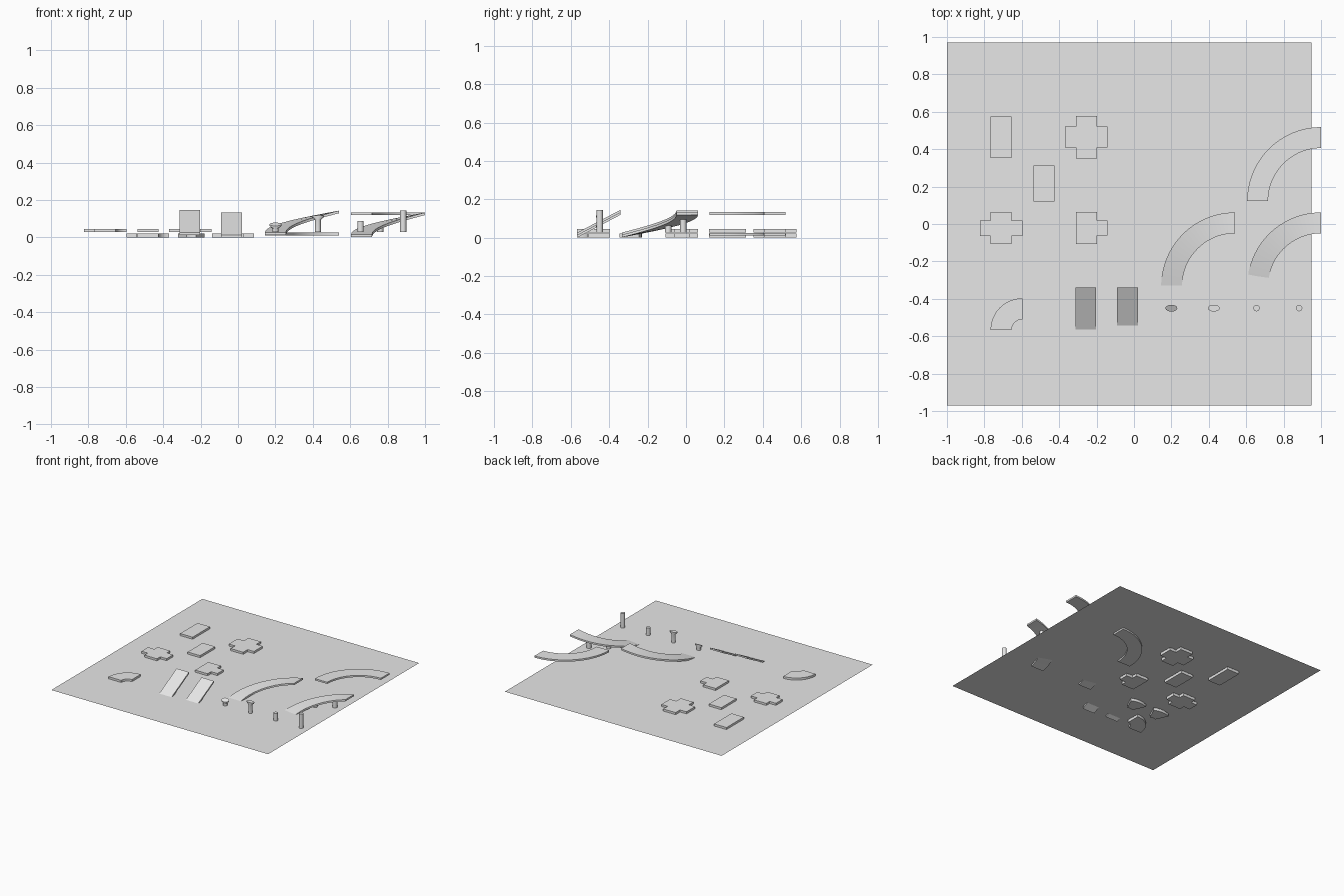
import bpy, bmesh, math

if "Cube" in bpy.data.objects:
    bpy.data.objects.remove(bpy.data.objects["Cube"])

grey = bpy.data.materials.new("light_grey")
grey.diffuse_color = (0.8, 0.8, 0.8, 1)
grey.use_nodes = True
grey.node_tree.nodes["Principled BSDF"].inputs["Base Color"].default_value = grey.diffuse_color
G = 0.028  # ground height


def finish(name, bm, smooth=False):
    bmesh.ops.recalc_face_normals(bm, faces=bm.faces)
    me = bpy.data.meshes.new(name)
    bm.to_mesh(me)
    bm.free()
    ob = bpy.data.objects.new(name, me)
    bpy.context.collection.objects.link(ob)
    me.materials.append(grey)
    if smooth:
        bpy.ops.object.select_all(action='DESELECT')
        ob.select_set(True)
        bpy.context.view_layer.objects.active = ob
        bpy.ops.object.shade_smooth_by_angle(angle=math.radians(35))
    return ob


def slab(name, pts, z0, z1):
    """Flat outline extruded from z0 to z1."""
    bm = bmesh.new()
    f = bm.faces.new([bm.verts.new((x, y, z0)) for x, y in pts])
    r = bmesh.ops.extrude_face_region(bm, geom=[f])
    up = [v for v in r["geom"] if isinstance(v, bmesh.types.BMVert)]
    bmesh.ops.translate(bm, verts=up, vec=(0, 0, z1 - z0))
    return finish(name, bm)


def arc_road(name, cx, cy, r0, r1, a0, a1, z_start, z_end, thick, n=24):
    """Curved road strip; z values are the top surface at each end."""
    bm = bmesh.new()
    rings = []
    for i in range(n + 1):
        t = i / n
        a = math.radians(a0 + (a1 - a0) * t)
        z = z_start + (z_end - z_start) * t
        rings.append([bm.verts.new((cx + r * math.cos(a), cy + r * math.sin(a), h))
                      for r, h in ((r0, z - thick), (r1, z - thick), (r1, z), (r0, z))])
    for p, q in zip(rings, rings[1:]):
        for k in range(4):
            bm.faces.new((p[k], p[(k + 1) % 4], q[(k + 1) % 4], q[k]))
    bm.faces.new(rings[0])
    bm.faces.new(rings[-1])
    return finish(name, bm, True)


def straight_ramp(name, x0, x1, y0, y1, z0, z1, thick):
    bm = bmesh.new()
    prof = [(y0, z0 - thick), (y1, z1 - thick), (y1, z1), (y0, z0)]
    f = bm.faces.new([bm.verts.new((x0, y, z)) for y, z in prof])
    r = bmesh.ops.extrude_face_region(bm, geom=[f])
    bmesh.ops.translate(bm, vec=(x1 - x0, 0, 0),
                        verts=[v for v in r["geom"] if isinstance(v, bmesh.types.BMVert)])
    return finish(name, bm)


def pillar(name, x, y, top, cap=False, slope=0.0):
    """Round pillar, optionally with a flared cap that follows a slope."""
    rows = [(0.017, 0.017, G), (0.017, 0.017, top)]
    if cap:
        rows = [(0.016, 0.016, G), (0.016, 0.016, top - 0.022),
                (0.032, 0.018, top - 0.008), (0.032, 0.018, top)]
    bm = bmesh.new()
    n = 16
    rings = []
    for j, (rx, ry, z) in enumerate(rows):
        ring = []
        for i in range(n):
            a = 2 * math.pi * i / n
            dy = ry * math.sin(a)
            ring.append(bm.verts.new((x + rx * math.cos(a), y + dy,
                                      z + (slope * dy if j > 1 else 0))))
        rings.append(ring)
    for p, q in zip(rings, rings[1:]):
        for k in range(n):
            bm.faces.new((p[k], p[(k + 1) % n], q[(k + 1) % n], q[k]))
    bm.faces.new(rings[0])
    bm.faces.new(rings[-1])
    return finish(name, bm, True)


def rect(x0, x1, y0, y1):
    return [(x0, y0), (x1, y0), (x1, y1), (x0, y1)]


def cross(cx, cy, hw, hh, ax, ay):
    """Plus-shaped outline: half sizes hw, hh and arm half widths ax, ay."""
    p = [(hw, -ay), (hw, ay), (ax, ay), (ax, hh), (-ax, hh), (-ax, ay),
         (-hw, ay), (-hw, -ay), (-ax, -ay), (-ax, -hh), (ax, -hh), (ax, -ay)]
    return [(cx + x, cy + y) for x, y in p]


# ground sheet
bm = bmesh.new()
bm.faces.new([bm.verts.new((x, y, G)) for x, y in rect(-1, 0.95, -0.97, 0.97)])
finish("ground_sheet", bm)

# flat road tiles: one set on the ground, a second shifted set below it
W = 0.056
for tag, dx, z0, z1 in (("upper", 0, G, 0.045), ("lower", 0.228, 0.0, 0.022)):
    slab(tag + "_long_tile", rect(-0.767 + dx, -0.655 + dx, 0.352, 0.575), z0, z1)
    slab(tag + "_short_tile", rect(-0.537 + dx, -0.425 + dx, 0.12, 0.313), z0, z1)
    slab(tag + "_crossing_tile", cross(-0.255 + dx, 0.464, 0.113, 0.113, W, W), z0, z1)
    slab(tag + "_wide_junction", cross(-0.71 + dx, -0.022, 0.113, 0.085, W, 0.042), z0, z1)
    x, y = -0.255 + dx, -0.022
    slab(tag + "_side_junction",
         [(x - W, y - 0.085), (x + W, y - 0.085), (x + W, y - 0.04), (x + 0.113, y - 0.04),
          (x + 0.113, y + 0.04), (x + W, y + 0.04), (x + W, y + 0.085), (x - W, y + 0.085)], z0, z1)
    arc_road(tag + "_small_bend", -0.597 + dx, -0.567, 0.057, 0.17, 90, 180, z1, z1, z1 - z0, 12)

# small wedge tiles under the ground
for i, x in enumerate((-0.25, -0.47)):
    arc_road("wedge_tile_%d" % (i + 1), x, -0.40, 0.06, 0.17, 65, 115, 0.022, 0.022, 0.022, 6)

# large flat bends
arc_road("raised_bend", 1.0, 0.123, 0.283, 0.395, 180, 90, 0.133, 0.133, 0.014)
arc_road("ground_bend", 0.54, 0.123, 0.283, 0.395, 180, 90, 0.025, 0.025, 0.014)

# curved ramps
arc_road("curved_ramp_high", 0.54, -0.333, 0.283, 0.395, 180, 90, 0.027, 0.143, 0.014)
arc_road("curved_ramp_low", 1.0, -0.333, 0.283, 0.395, 180, 90, 0.016, 0.133, 0.014)

# straight ramps
straight_ramp("straight_ramp_high", -0.314, -0.203, -0.568, -0.34, 0.026, 0.146, 0.014)
straight_ramp("straight_ramp_low", -0.09, 0.021, -0.568, -0.34, 0.014, 0.134, 0.014)

# pillars
pillar("short_capped_pillar", 0.2, -0.45, 0.07, True, 0.5)
pillar("tall_capped_pillar", 0.427, -0.45, 0.117, True)
pillar("short_pillar", 0.655, -0.45, 0.088)
pillar("tall_pillar", 0.883, -0.45, 0.145)
pillar("ramp_support_mid", 0.76, -0.093, 0.066)
pillar("ramp_support_top", 0.883, -0.015, 0.098)
